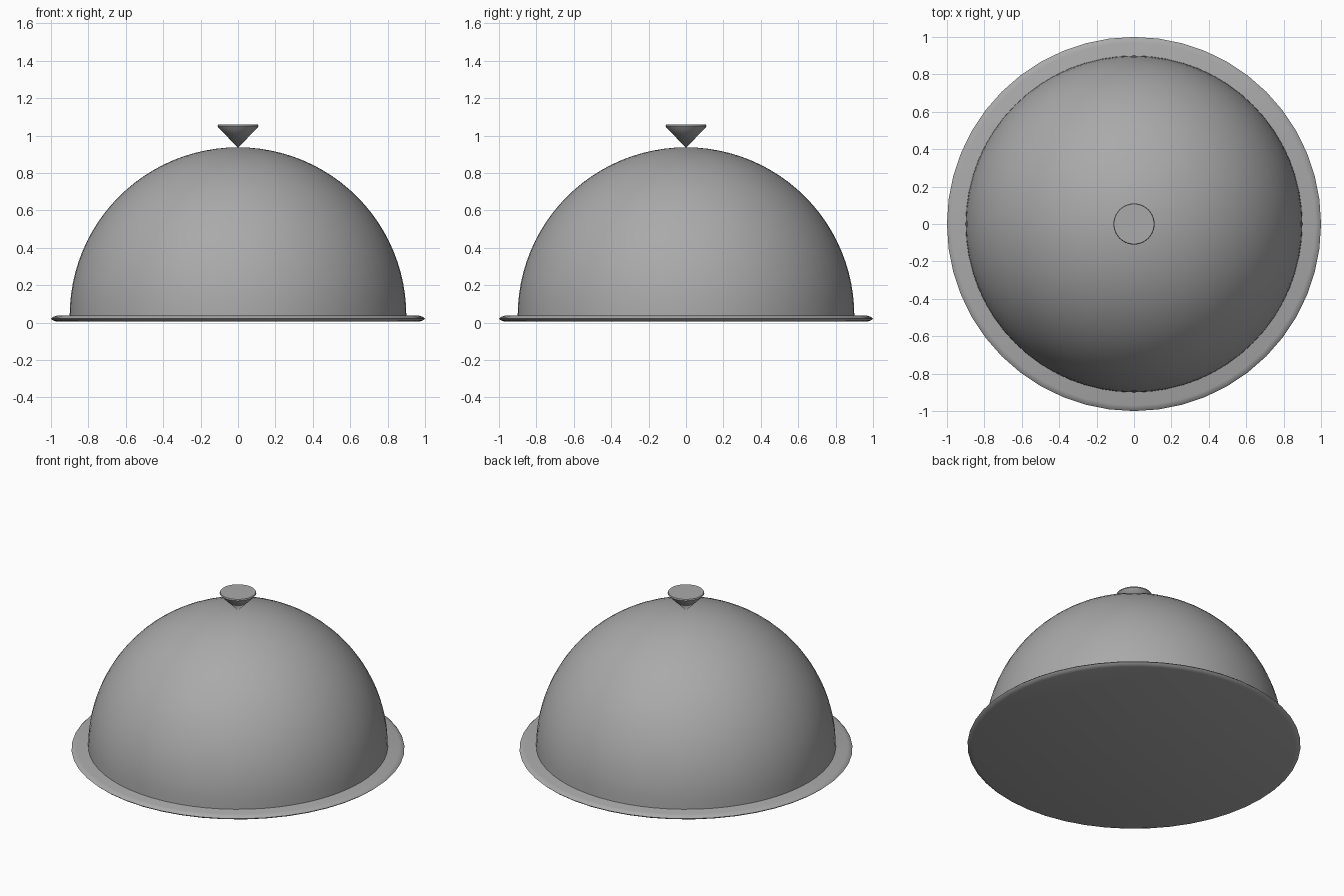
import bpy
import bmesh
import math

default_cube = bpy.data.objects.get("Cube")
if default_cube:
    bpy.data.objects.remove(default_cube, do_unlink=True)

GREY = (0.4, 0.4, 0.4, 1)
metal = bpy.data.materials.new("grey metal")
metal.use_nodes = True
metal.diffuse_color = GREY
metal.node_tree.nodes["Principled BSDF"].inputs["Base Color"].default_value = GREY


def lathe(name, profile, segments, sharp_angle=40):
    """Spin an (r, z) profile about the z axis into a smooth-shaded object."""
    bm = bmesh.new()
    verts = [bm.verts.new((r, 0, z)) for r, z in profile]
    edges = [bm.edges.new(pair) for pair in zip(verts, verts[1:])]
    bmesh.ops.spin(bm, geom=verts + edges, cent=(0, 0, 0), axis=(0, 0, 1),
                   angle=math.tau, steps=segments)
    bmesh.ops.remove_doubles(bm, verts=bm.verts, dist=1e-4)
    bmesh.ops.recalc_face_normals(bm, faces=bm.faces)
    mesh = bpy.data.meshes.new(name)
    bm.to_mesh(mesh)
    bm.free()
    mesh.materials.append(metal)
    obj = bpy.data.objects.new(name, mesh)
    bpy.context.collection.objects.link(obj)
    bpy.ops.object.select_all(action='DESELECT')
    obj.select_set(True)
    bpy.context.view_layer.objects.active = obj
    bpy.ops.object.shade_smooth_by_angle(angle=math.radians(sharp_angle))
    return obj


# Thin serving plate with a rounded rim
lathe("plate", [(0, 0.005), (0.97, 0.005), (0.99, 0.012), (1, 0.021),
                (0.99, 0.03), (0.97, 0.037), (0, 0.037)], 48)

# Hemispherical cover resting on the plate
RADIUS, BASE, RINGS = 0.9, 0.037, 24
arc = [i / RINGS * math.pi / 2 for i in range(RINGS + 1)]
lathe("dome_cover", [(RADIUS * math.cos(a), BASE + RADIUS * math.sin(a)) for a in arc], 64)

# Flat-topped conical knob
lathe("knob", [(0, 0.935), (0.1, 1.037), (0.11, 1.05), (0.107, 1.058), (0, 1.058)], 32)
